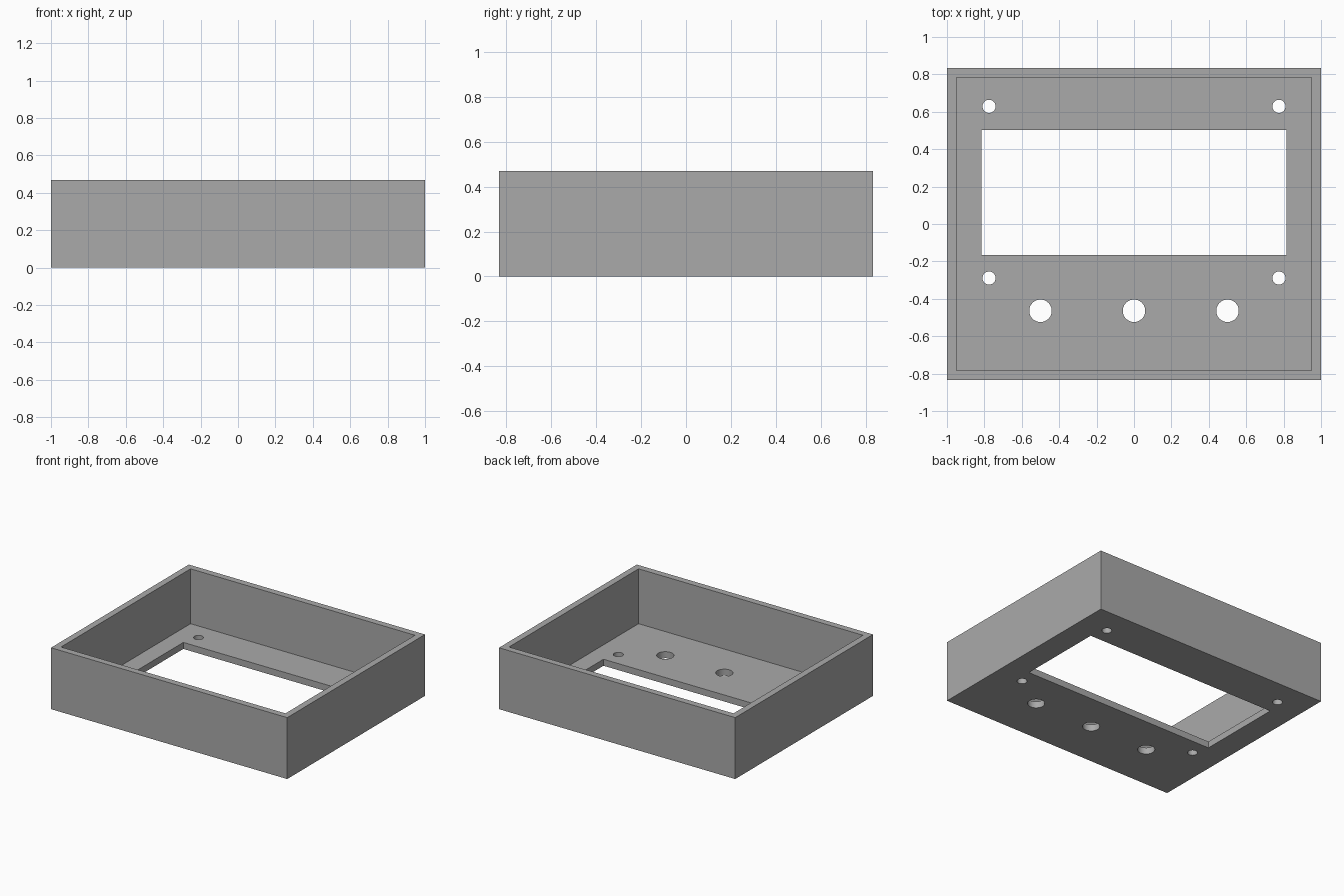
import bpy
import bmesh
from mathutils import Matrix, Vector

if "Cube" in bpy.data.objects:
    bpy.data.objects.remove(bpy.data.objects["Cube"], do_unlink=True)

W, D, H, T = 2.0, 1.666, 0.47, 0.05  # width, depth, height, wall thickness

grey = bpy.data.materials.new("plain grey")
grey.use_nodes = True
colour = (0.4, 0.4, 0.4, 1)
grey.diffuse_color = colour
grey.node_tree.nodes["Principled BSDF"].inputs["Base Color"].default_value = colour


def add_box(bm, low, high):
    low, high = Vector(low), Vector(high)
    place = Matrix.Translation((low + high) / 2) @ Matrix.Diagonal((*(high - low), 1))
    bmesh.ops.create_cube(bm, size=1, matrix=place)


def add_pin(bm, x, y, radius):
    bmesh.ops.create_cone(bm, cap_ends=True, segments=48, radius1=radius, radius2=radius,
                          depth=4 * T, matrix=Matrix.Translation((x, y, T / 2)))


def make_object(name, bm):
    mesh = bpy.data.meshes.new(name)
    bm.to_mesh(mesh)
    bm.free()
    mesh.materials.append(grey)
    obj = bpy.data.objects.new(name, mesh)
    bpy.context.collection.objects.link(obj)
    return obj


# Outer block of the open tray
bm = bmesh.new()
add_box(bm, (-W / 2, -D / 2, 0), (W / 2, D / 2, H))
tray = make_object("enclosure_tray", bm)

# Hollow interior
bm = bmesh.new()
add_box(bm, (T - W / 2, T - D / 2, T), (W / 2 - T, D / 2 - T, H + T))
cavity = make_object("cavity_cutter", bm)

# Display window, screw holes and button holes through the floor
bm = bmesh.new()
add_box(bm, (-0.815, -0.166, -T), (0.815, 0.503, 2 * T))
for x in (-0.775, 0.775):
    for y in (-0.289, 0.629):
        add_pin(bm, x, y, 0.035)
for x in (-0.5, 0, 0.5):
    add_pin(bm, x, -0.464, 0.06)
openings = make_object("openings_cutter", bm)

# Cut the tray, then bake the result and drop the cutters
for cutter in (cavity, openings):
    cutter.hide_render = True
    cut = tray.modifiers.new(cutter.name, 'BOOLEAN')
    cut.operation = 'DIFFERENCE'
    cut.solver = 'EXACT'
    cut.object = cutter

bpy.ops.object.select_all(action='DESELECT')
tray.select_set(True)
bpy.context.view_layer.objects.active = tray
for name in [m.name for m in tray.modifiers]:
    bpy.ops.object.modifier_apply(modifier=name)
for cutter in (cavity, openings):
    bpy.data.objects.remove(cutter, do_unlink=True)

# Round hole walls shade smooth, edges stay sharp
bpy.ops.object.shade_smooth_by_angle(angle=0.6)
